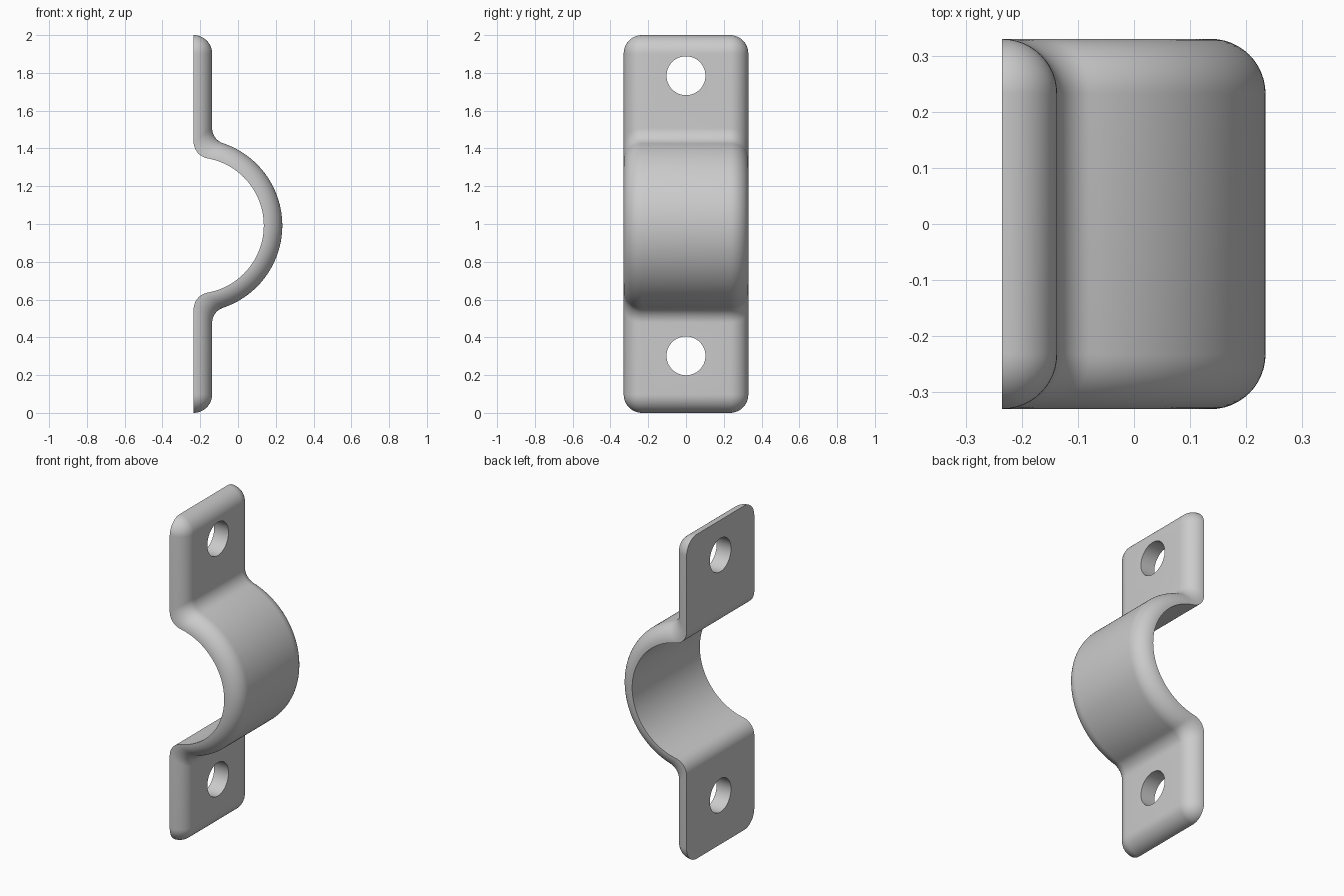
import bpy, bmesh, math

cube = bpy.data.objects.get("Cube")
if cube:
    bpy.data.objects.remove(cube, do_unlink=True)

HALF_WIDTH = 0.33
BACK = -0.235           # plane of the mounting face
THICK = 0.098           # sheet thickness, also the edge rounding radius
MID_Z = 0.992           # height of the arch centre
INNER_R = 0.361
ARCH_X = 0.2345 - THICK - INNER_R
HOLE_R = 0.103

steel = bpy.data.materials.new("light grey steel")
steel.use_nodes = True
grey = (0.6, 0.6, 0.6, 1)
steel.diffuse_color = grey
steel.node_tree.nodes["Principled BSDF"].inputs["Base Color"].default_value = grey


def bent_line(plane_x, arch_r, bend_r, bend_steps=12, arch_steps=64):
    """Upper bend, arch and lower bend, as (x, z) points from top to bottom."""
    dx = plane_x + bend_r - ARCH_X
    dz = math.sqrt((arch_r + bend_r) ** 2 - dx * dx)
    tilt = math.atan2(dz, dx)
    bend = []
    for i in range(bend_steps + 1):
        a = math.pi + tilt * i / bend_steps
        bend.append((ARCH_X + dx + bend_r * math.cos(a), dz + bend_r * math.sin(a)))
    arch = []
    for i in range(1, arch_steps):
        a = tilt * (1 - 2 * i / arch_steps)
        arch.append((ARCH_X + arch_r * math.cos(a), arch_r * math.sin(a)))
    points = bend + arch + [(x, -z) for x, z in reversed(bend)]
    return [(x, z + MID_Z) for x, z in points]


# Stations along the strip: back point, front point, edge radius
ROUND = 12
tip = []
for i in range(ROUND + 1):
    b = math.pi / 2 * i / ROUND
    tip.append((THICK * (1 - math.cos(b)), THICK * math.sin(b)))
stations = [((BACK, 2 - d), (BACK + THICK, 2 - d), rho) for d, rho in tip]
stations += [(p, q, THICK) for p, q in zip(
    bent_line(BACK, INNER_R, 0.09),
    bent_line(BACK + THICK, INNER_R + THICK, 0.085))]
stations += [((BACK, d), (BACK + THICK, d), rho) for d, rho in reversed(tip)]

# Strap: loft of sections with quarter-round front edges
bm = bmesh.new()
rows = []
for (bx, bz), (fx, fz), rho in stations:
    section = []
    for side in (-1, 1):
        for i in range(ROUND + 1):
            a = math.pi / 2 * (i if side < 0 else ROUND - i) / ROUND
            y = side * (HALF_WIDTH - THICK + rho * math.cos(a))
            t = rho * math.sin(a) / THICK
            section.append(bm.verts.new((bx + (fx - bx) * t, y, bz + (fz - bz) * t)))
    rows.append(section)
for upper, lower in zip(rows, rows[1:]):
    n = len(upper)
    for i in range(n):
        j = (i + 1) % n
        bm.faces.new((upper[i], upper[j], lower[j], lower[i]))
bmesh.ops.remove_doubles(bm, verts=bm.verts, dist=0.00001)
bmesh.ops.recalc_face_normals(bm, faces=bm.faces)
mesh = bpy.data.meshes.new("pipe_strap")
bm.to_mesh(mesh)
bm.free()
strap = bpy.data.objects.new("pipe_strap", mesh)
bpy.context.collection.objects.link(strap)
mesh.materials.append(steel)

# Screw holes through both tabs
for name, z in (("upper", 1.785), ("lower", 0.302)):
    bpy.ops.mesh.primitive_cylinder_add(vertices=64, radius=HOLE_R, depth=0.4,
                                        location=(BACK + THICK / 2, 0, z),
                                        rotation=(0, math.pi / 2, 0))
    cutter = bpy.context.object
    cutter.name = name + "_hole_cutter"
    cutter.data.materials.append(steel)
    bpy.context.view_layer.objects.active = strap
    cut = strap.modifiers.new(name + "_hole", 'BOOLEAN')
    cut.operation = 'DIFFERENCE'
    cut.solver = 'EXACT'
    cut.object = cutter
    bpy.ops.object.modifier_apply(modifier=cut.name)
    bpy.data.objects.remove(cutter, do_unlink=True)

# Smooth bends, sharp rims
bpy.ops.object.select_all(action='DESELECT')
strap.select_set(True)
bpy.context.view_layer.objects.active = strap
bpy.ops.object.shade_smooth_by_angle(angle=math.radians(35))
